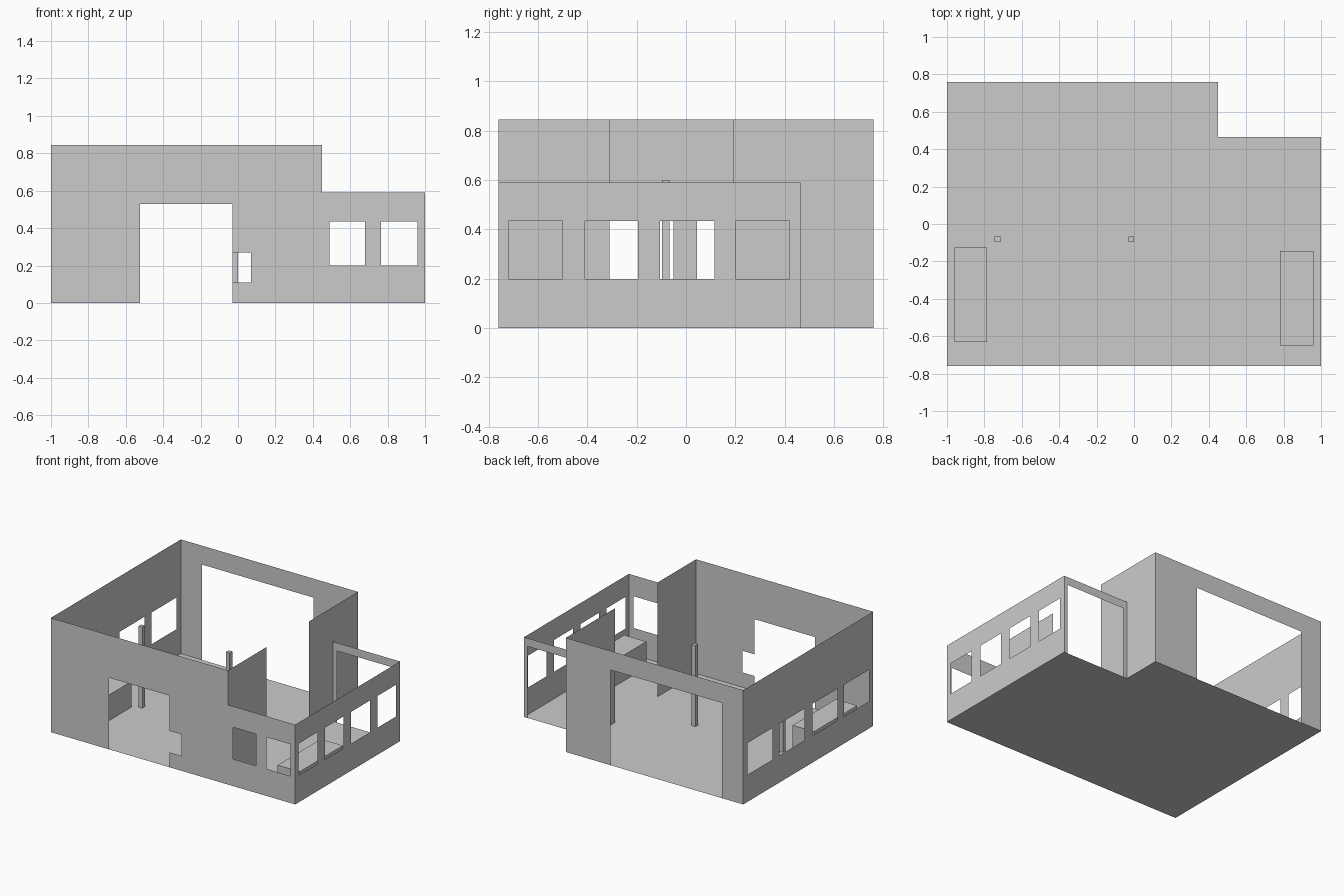
import bpy
import bmesh

cube = bpy.data.objects.get("Cube")
if cube:
    bpy.data.objects.remove(cube, do_unlink=True)

# One plain grey for the whole building
grey = bpy.data.materials.new("plain_grey")
grey.use_nodes = True
colour = (0.6, 0.6, 0.6, 1)
grey.diffuse_color = colour
grey.node_tree.nodes["Principled BSDF"].inputs["Base Color"].default_value = colour

HALL_H, ANNEX_H = 0.845, 0.59
LEFT, MID, RIGHT = -1.0, 0.45, 1.0
FRONT, ANNEX_BACK, BACK = -0.76, 0.465, 0.76
SILL, HEAD = 0.2, 0.435


def finish(name, bm):
    mesh = bpy.data.meshes.new(name)
    bm.to_mesh(mesh)
    bm.free()
    mesh.materials.append(grey)
    obj = bpy.data.objects.new(name, mesh)
    bpy.context.collection.objects.link(obj)
    return obj


def panel(name, place, start, end, low, high, openings=(), flip=False):
    """Thin sheet on a grid of cells; cells inside an opening are left out.
    Openings are (start, end, low, high); place maps (u, v) to a 3D point."""
    us = sorted({start, end, *(v for o in openings for v in o[:2])})
    vs = sorted({low, high, *(v for o in openings for v in o[2:])})
    bm = bmesh.new()
    for u0, u1 in zip(us, us[1:]):
        for v0, v1 in zip(vs, vs[1:]):
            u, v = (u0 + u1) / 2, (v0 + v1) / 2
            if any(a < u < b and c < v < d for a, b, c, d in openings):
                continue
            ring = [(u0, v0), (u1, v0), (u1, v1), (u0, v1)]
            if flip:
                ring.reverse()
            bm.faces.new([bm.verts.new(place(*p)) for p in ring])
    bmesh.ops.remove_doubles(bm, verts=bm.verts, dist=0.0001)
    return finish(name, bm)


def along_x(y):
    return lambda u, v: (u, y, v)


def along_y(x):
    return lambda u, v: (x, u, v)


def box(name, x0, x1, y0, y1, height):
    """Closed block standing on the floor, without its hidden underside."""
    bm = bmesh.new()
    bmesh.ops.create_cube(bm, size=1)
    for vert in bm.verts:
        vert.co.x = x0 if vert.co.x < 0 else x1
        vert.co.y = y0 if vert.co.y < 0 else y1
        vert.co.z = 0 if vert.co.z < 0 else height
    bm.normal_update()
    bmesh.ops.delete(bm, geom=[f for f in bm.faces if f.normal.z < -0.5],
                     context='FACES')
    return finish(name, bm)


def windows(*spans):
    return [(a, b, SILL, HEAD) for a, b in spans]


# Floor, with the corner behind the annex left out
panel("floor", lambda u, v: (u, v, 0), LEFT, RIGHT, FRONT, BACK,
      [(MID, RIGHT, ANNEX_BACK, BACK)])

# Front walls: doorway with a side notch, and two annex windows
panel("hall_front_wall", along_x(FRONT), LEFT, MID, 0, HALL_H,
      [(-0.525, -0.03, 0, 0.53), (-0.03, 0.07, 0.11, 0.27)])
panel("annex_front_wall", along_x(FRONT), MID, RIGHT, 0, ANNEX_H,
      windows((0.49, 0.68), (0.765, 0.96)))

# Back walls with wide openings down to the floor
panel("hall_back_wall", along_x(BACK), LEFT, MID, 0, HALL_H,
      [(-0.825, 0.085, 0, 0.705)], flip=True)
panel("annex_back_wall", along_x(ANNEX_BACK), MID, RIGHT, 0, ANNEX_H,
      [(0.485, 0.972, 0, 0.53)], flip=True)

# Side walls with four windows each
panel("hall_side_wall", along_y(LEFT), FRONT, BACK, 0, HALL_H,
      windows((-0.71, -0.42), (-0.34, -0.05), (0.045, 0.335), (0.42, 0.71)),
      flip=True)
panel("annex_side_wall", along_y(RIGHT), FRONT, ANNEX_BACK, 0, ANNEX_H,
      windows((-0.72, -0.5), (-0.41, -0.195), (-0.105, 0.115), (0.2, 0.42)))

# Dividing wall in two parts with a full-height gap
panel("front_divider", along_y(MID), FRONT, -0.31, 0, HALL_H)
panel("back_divider", along_y(MID), 0.19, BACK, 0, HALL_H)

# Posts and benches
for name, x in (("outer_post", -0.73), ("inner_post", -0.015)):
    box(name, x - 0.015, x + 0.015, -0.097, -0.067, 0.6)
box("hall_bench", -0.96, -0.785, -0.63, -0.125, 0.19)
box("annex_bench", 0.78, 0.96, -0.65, -0.145, 0.19)
